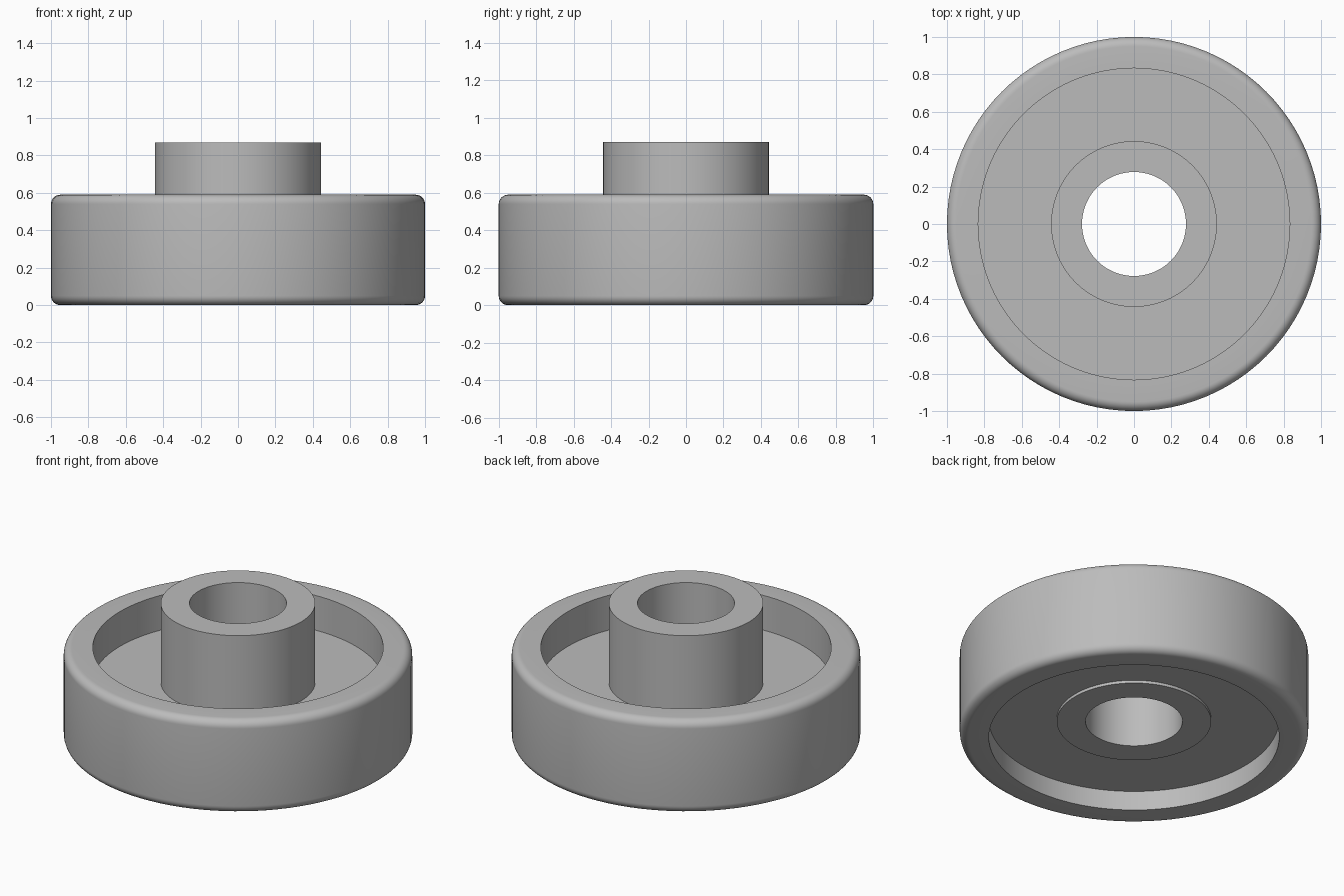
import bpy
import bmesh
from math import pi, sin, cos, radians

cube = bpy.data.objects.get("Cube")
if cube:
    bpy.data.objects.remove(cube)

SIDES = 96
RIM_R, RIM_INNER, RIM_TOP, FILLET = 1.0, 0.833, 0.59, 0.05
HUB_R, BORE_R, HUB_BOTTOM, HUB_TOP = 0.443, 0.278, 0.105, 0.87
WEB_BOTTOM, WEB_TOP = 0.123, 0.37

grey = bpy.data.materials.new("plain grey")
grey.use_nodes = True
grey.diffuse_color = (0.5, 0.5, 0.5, 1)
grey.node_tree.nodes["Principled BSDF"].inputs["Base Color"].default_value = (0.5, 0.5, 0.5, 1)


def arc(cx, cz, start, steps=8):
    """Quarter-circle fillet points, counter-clockwise."""
    angles = [start + pi / 2 * i / steps for i in range(steps + 1)]
    return [(cx + FILLET * cos(a), cz + FILLET * sin(a)) for a in angles]


def lathe(name, profile):
    """Revolve a closed (radius, height) profile about the z axis."""
    bm = bmesh.new()
    rings = []
    for i in range(SIDES):
        a = 2 * pi * i / SIDES
        rings.append([bm.verts.new((r * cos(a), r * sin(a), z)) for r, z in profile])
    n = len(profile)
    for i in range(SIDES):
        here, after = rings[i], rings[(i + 1) % SIDES]
        for j in range(n):
            k = (j + 1) % n
            bm.faces.new((here[j], after[j], after[k], here[k]))
    bmesh.ops.recalc_face_normals(bm, faces=bm.faces)
    mesh = bpy.data.meshes.new(name)
    bm.to_mesh(mesh)
    bm.free()
    mesh.materials.append(grey)
    obj = bpy.data.objects.new(name, mesh)
    bpy.context.collection.objects.link(obj)
    bpy.ops.object.select_all(action='DESELECT')
    obj.select_set(True)
    bpy.context.view_layer.objects.active = obj
    bpy.ops.object.shade_smooth_by_angle(angle=radians(30))
    return obj


# Underside: bore, hub end, lower recess; then rounded rim, upper recess, tall hub
section = [(BORE_R, HUB_BOTTOM), (HUB_R, HUB_BOTTOM), (HUB_R, WEB_BOTTOM),
           (RIM_INNER, WEB_BOTTOM), (RIM_INNER, 0)]
section += arc(RIM_R - FILLET, FILLET, -pi / 2)
section += arc(RIM_R - FILLET, RIM_TOP - FILLET, 0)
section += [(RIM_INNER, RIM_TOP), (RIM_INNER, WEB_TOP), (HUB_R, WEB_TOP),
            (HUB_R, HUB_TOP), (BORE_R, HUB_TOP)]
lathe("wheel", section)
